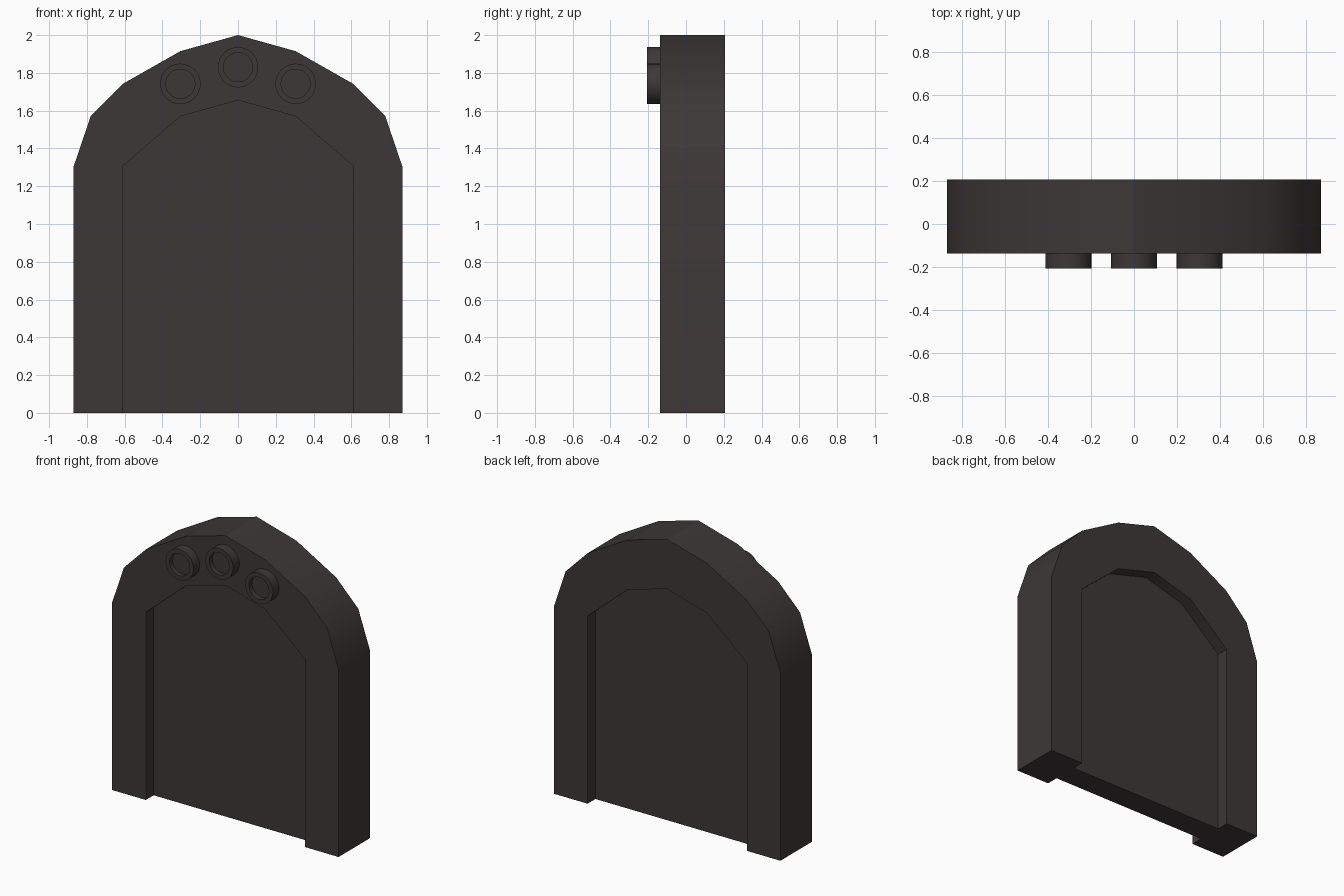
import bpy, bmesh, math

if "Cube" in bpy.data.objects:
    bpy.data.objects.remove(bpy.data.objects["Cube"])

stone = bpy.data.materials.new("dark_stone")
stone.diffuse_color = (0.048, 0.039, 0.039, 1)
stone.use_nodes = True
stone.node_tree.nodes["Principled BSDF"].inputs["Base Color"].default_value = stone.diffuse_color


def finish(name, bm):
    """Turn a bmesh into a named object with smooth arcs and sharp corners."""
    bmesh.ops.recalc_face_normals(bm, faces=bm.faces)
    mesh = bpy.data.meshes.new(name)
    bm.to_mesh(mesh)
    bm.free()
    mesh.materials.append(stone)
    obj = bpy.data.objects.new(name, mesh)
    bpy.context.collection.objects.link(obj)
    bpy.ops.object.select_all(action='DESELECT')
    obj.select_set(True)
    bpy.context.view_layer.objects.active = obj
    bpy.ops.object.shade_smooth_by_angle(angle=math.radians(30))
    return obj


def slab(name, profile, y0, y1):
    """Extrude an x-z outline from y0 to y1."""
    bm = bmesh.new()
    face = bm.faces.new([bm.verts.new((x, y0, z)) for x, z in profile])
    ext = bmesh.ops.extrude_face_region(bm, geom=[face])
    for v in ext["geom"]:
        if isinstance(v, bmesh.types.BMVert):
            v.co.y = y1
    return finish(name, bm)


def mirrored(half):
    """Right half from bottom to apex, continued down the left side."""
    return half + [(-x, z) for x, z in reversed(half[:-1])]


outer = mirrored([(0.87, 0), (0.87, 1.305), (0.78, 1.57), (0.61, 1.742),
                  (0.305, 1.915), (0, 2.0)])
inner = mirrored([(0.612, 0), (0.612, 1.305), (0.305, 1.57), (0, 1.655)])

# Arched frame and the recessed panel that fills it
slab("arch_frame", outer + inner[::-1], -0.138, 0.206)
slab("door_panel", inner, -0.052, 0.12)


def dish(name, cx, cz, n=32):
    """Round boss with a raised rim and a sunken centre."""
    bm = bmesh.new()
    loops = []
    for r, y in ((0.107, -0.138), (0.107, -0.206), (0.077, -0.206), (0.077, -0.172)):
        loops.append([bm.verts.new((cx + r * math.cos(2 * math.pi * i / n), y,
                                    cz + r * math.sin(2 * math.pi * i / n)))
                      for i in range(n)])
    for a, b in zip(loops, loops[1:]):
        for i in range(n):
            j = (i + 1) % n
            bm.faces.new((a[i], a[j], b[j], b[i]))
    bm.faces.new(loops[-1])
    bm.faces.new(loops[0][::-1])
    return finish(name, bm)


# Three round bosses along the crown
for name, x, z in (("left_boss", -0.305, 1.742), ("middle_boss", 0, 1.83),
                   ("right_boss", 0.305, 1.742)):
    dish(name, x, z)
